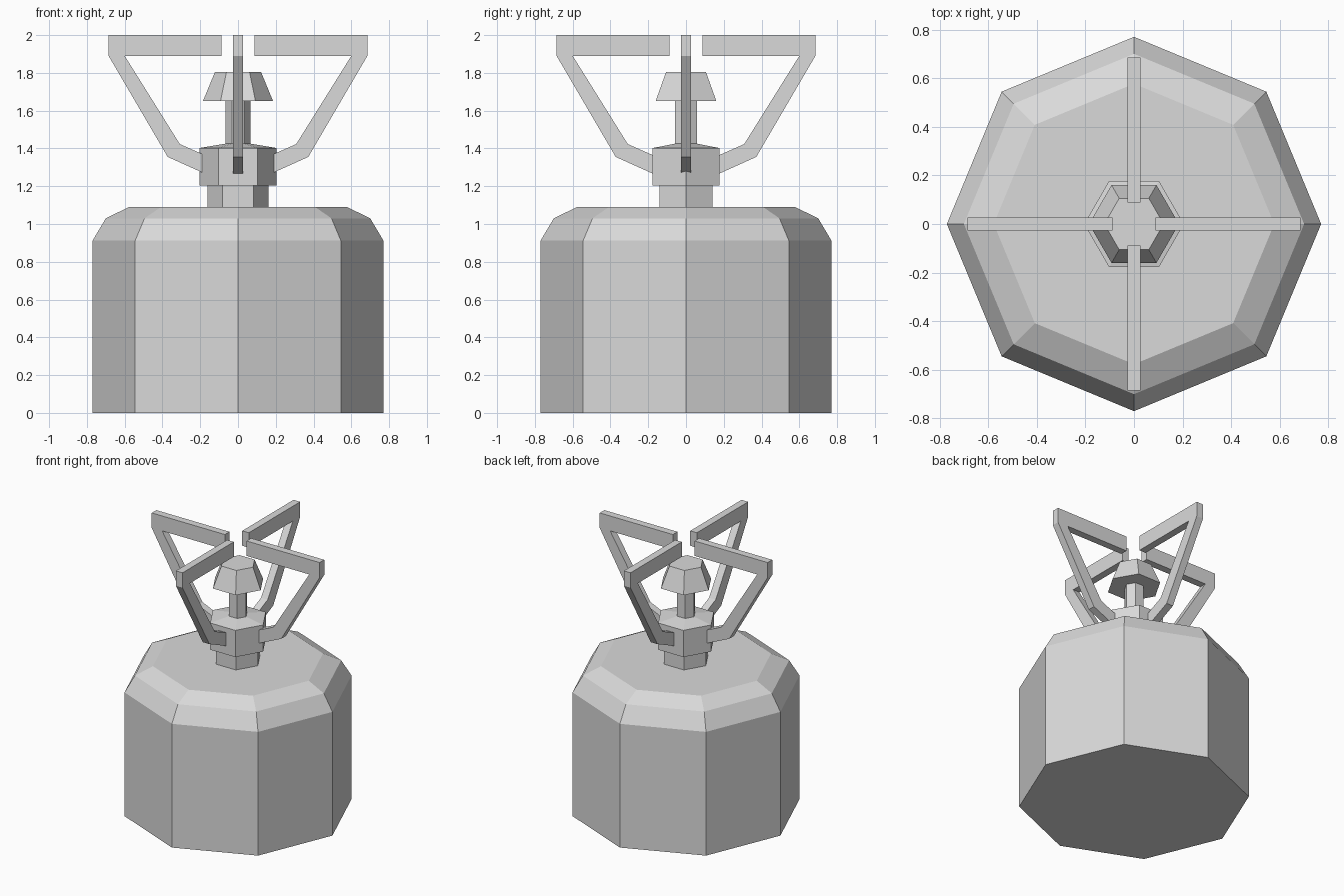
import bpy, bmesh
from math import cos, sin, pi

cube = bpy.data.objects.get("Cube")
if cube:
    bpy.data.objects.remove(cube, do_unlink=True)

metal = bpy.data.materials.new("light_grey_metal")
metal.use_nodes = True
grey = (0.7, 0.7, 0.7, 1)
metal.diffuse_color = grey
metal.node_tree.nodes["Principled BSDF"].inputs["Base Color"].default_value = grey


def finish(bm, name):
    bmesh.ops.recalc_face_normals(bm, faces=bm.faces[:])
    mesh = bpy.data.meshes.new(name)
    bm.to_mesh(mesh)
    bm.free()
    mesh.materials.append(metal)
    obj = bpy.data.objects.new(name, mesh)
    bpy.context.collection.objects.link(obj)
    return obj


def turned(name, sides, profile):
    """Flat-sided solid of stacked polygon rings, given as (radius, height)."""
    bm = bmesh.new()
    rings = []
    for r, z in profile:
        angles = [2 * pi * i / sides for i in range(sides)]
        rings.append([bm.verts.new((r * cos(a), r * sin(a), z)) for a in angles])
    for low, high in zip(rings, rings[1:]):
        for i in range(sides):
            j = (i + 1) % sides
            bm.faces.new((low[i], low[j], high[j], high[i]))
    bm.faces.new(rings[0])
    bm.faces.new(rings[-1])
    return finish(bm, name)


def support_arm(name, angle, thickness=0.054):
    """Bent strip swept between its outer and inner outlines."""
    outer = [(0.17, 1.264), (0.372, 1.355), (0.685, 1.89), (0.685, 2.0), (0.088, 2.0)]
    inner = [(0.17, 1.362), (0.308, 1.423), (0.6, 1.89), (0.6, 1.89), (0.088, 1.89)]
    # the upper corner is one five-sided face, so its inner point is shared
    outline = outer + [inner[4], inner[2], inner[1], inner[0]]
    bm = bmesh.new()
    face = bm.faces.new([bm.verts.new((x, -thickness / 2, z)) for x, z in outline])
    sweep = bmesh.ops.extrude_face_region(bm, geom=[face])
    moved = [v for v in sweep["geom"] if isinstance(v, bmesh.types.BMVert)]
    bmesh.ops.translate(bm, verts=moved, vec=(0, thickness, 0))
    obj = finish(bm, name)
    obj.rotation_euler.z = angle


# Gas canister with a chamfered shoulder
turned("gas_canister", 8, [(0.77, 0), (0.77, 0.912), (0.7, 1.03), (0.577, 1.09)])

# Valve, collar and burner stacked on top
turned("valve_neck", 6, [(0.162, 1.08), (0.162, 1.21)])
turned("collar", 6, [(0.205, 1.205), (0.205, 1.402), (0.068, 1.425)])
turned("burner_stem", 6, [(0.066, 1.41), (0.066, 1.66)])
turned("burner_head", 6, [(0.185, 1.652), (0.122, 1.805)])

# Four pot supports around the collar
for k, side in enumerate(("left", "back", "right", "front")):
    support_arm(side + "_pot_support", k * pi / 2)
